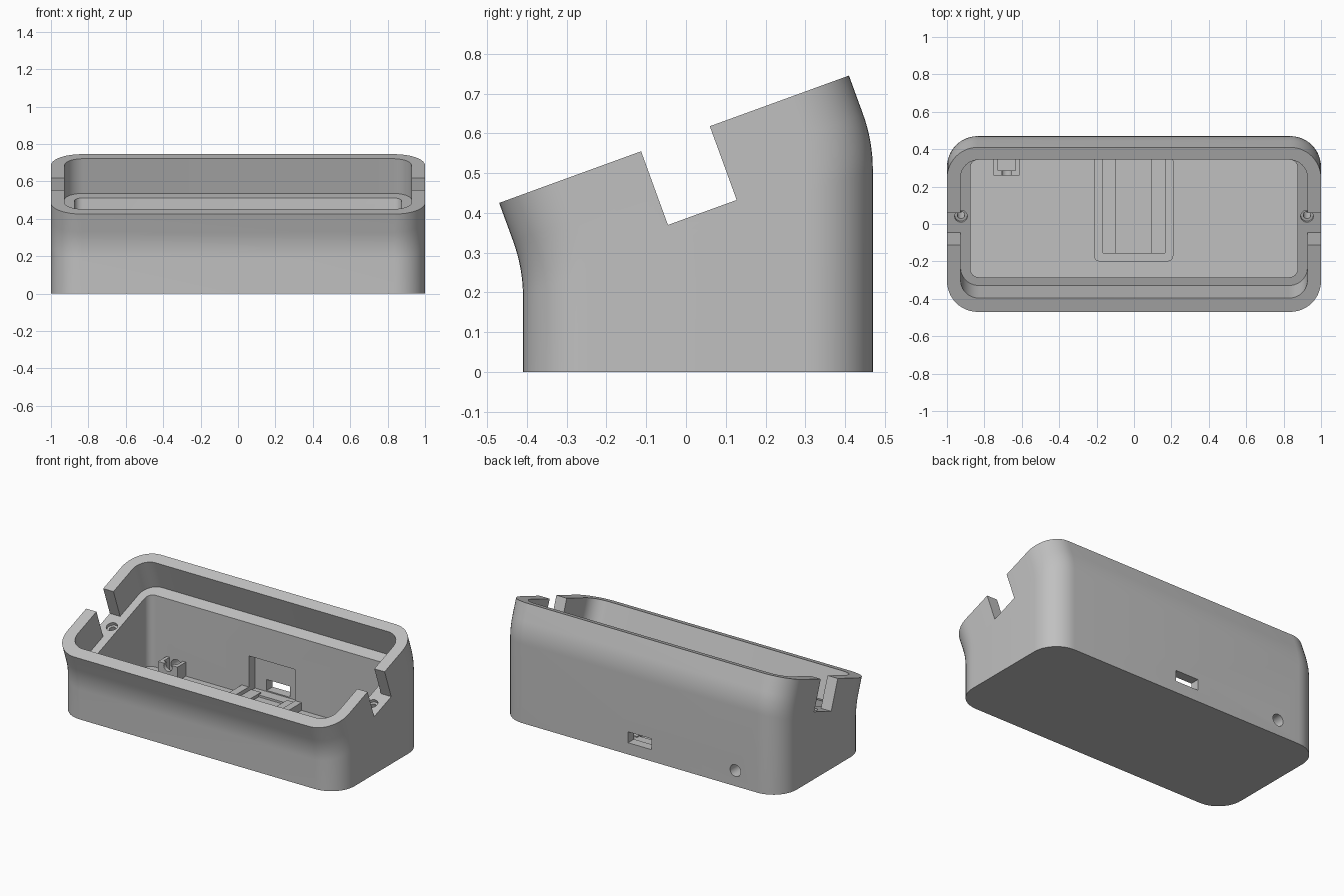
import bpy, bmesh, math
from mathutils import Matrix, Vector

if "Cube" in bpy.data.objects:
    bpy.data.objects.remove(bpy.data.objects["Cube"])

TILT = math.radians(20)
SLOPE = math.tan(TILT)

grey = bpy.data.materials.new("light_grey")
grey.diffuse_color = (0.53, 0.53, 0.53, 1)
grey.use_nodes = True
grey.node_tree.nodes["Principled BSDF"].inputs["Base Color"].default_value = grey.diffuse_color


def rounded(x0, x1, y0, y1, r, n=10):
    """Counter-clockwise rounded rectangle."""
    pts = []
    for k, (cx, cy) in enumerate([(x1 - r, y1 - r), (x0 + r, y1 - r),
                                  (x0 + r, y0 + r), (x1 - r, y0 + r)]):
        for i in range(n + 1):
            a = math.pi / 2 * (k + i / n)
            pts.append((cx + r * math.cos(a), cy + r * math.sin(a)))
    return pts


def loft(name, rings):
    """Closed solid through matching rings, capped at both ends."""
    bm = bmesh.new()
    vs = [[bm.verts.new(p) for p in ring] for ring in rings]
    n = len(vs[0])
    for a, b in zip(vs, vs[1:]):
        for i in range(n):
            j = (i + 1) % n
            bm.faces.new((a[i], a[j], b[j], b[i]))
    bm.faces.new(vs[0][::-1])
    bm.faces.new(vs[-1])
    bmesh.ops.recalc_face_normals(bm, faces=bm.faces[:])
    me = bpy.data.meshes.new(name)
    bm.to_mesh(me)
    bm.free()
    me.materials.append(grey)
    ob = bpy.data.objects.new(name, me)
    bpy.context.collection.objects.link(ob)
    return ob


def prism(name, outline, z0, z1, m=Matrix()):
    return loft(name, [[m @ Vector((x, y, z)) for x, y in outline] for z in (z0, z1)])


def box(name, x0, x1, y0, y1, z0, z1, m=Matrix()):
    return prism(name, [(x0, y0), (x1, y0), (x1, y1), (x0, y1)], z0, z1, m)


def circle(r, n=24):
    return [(r * math.cos(2 * math.pi * i / n), r * math.sin(2 * math.pi * i / n))
            for i in range(n)]


def cut(ob, cutters):
    for c in cutters:
        c.hide_render = True
        mod = ob.modifiers.new("cut", 'BOOLEAN')
        mod.operation = 'DIFFERENCE'
        mod.solver = 'EXACT'
        mod.object = c
    dg = bpy.context.evaluated_depsgraph_get()
    me = bpy.data.meshes.new_from_object(ob.evaluated_get(dg))
    ob.modifiers.clear()
    ob.data = me
    for c in cutters:
        bpy.data.objects.remove(c)


# Outer shell: upright base, then a bend that leans the tilted rim forward
outline = rounded(-1, 1, -0.41, 0.47, 0.165, 12)
R = 0.41
path = [(-R * (1 - math.cos(TILT * i / 8)), R * math.sin(TILT * i / 8)) for i in range(9)]
path.append((-0.06, 0.237))
rings = [[(x, y, 0) for x, y in outline]]
for dy, dz in path:
    rings.append([(x, y + dy, 0.188 + (y + 0.41) * SLOPE + dz) for x, y in outline])
body = loft("housing", rings)

# Tilted frame centred on the ledge inside the rim
ledge = Matrix.Translation((0, 0.041, 0.401)) @ Matrix.Rotation(TILT, 4, 'X')
to_back = Matrix.Rotation(-math.pi / 2, 4, 'X')
cutters = [
    prism("rim_recess", rounded(-0.927, 0.927, -0.394, 0.394, 0.1), 0, 0.4, ledge),
    prism("cavity", rounded(-0.875, 0.875, -0.285, 0.345, 0.045, 6), 0.05, 0.53),
    box("connector_pocket", -0.165, 0.165, 0.3, 0.41, 0.068, 0.3),
    box("port_opening", -0.083, 0.083, 0.38, 0.55, 0.075, 0.145),
    prism("cable_hole", circle(0.038), 0.3, 0.55,
          Matrix.Translation((-0.68, 0, 0.1)) @ to_back),
]
# Side notches and screw holes, the same on both ends
for s in (-1, 1):
    xs = sorted((s * 0.9, s * 1.1))
    cutters.append(box("notch", *xs, -0.092, 0.092, 0, 0.4, ledge))
    at = ledge @ Matrix.Translation((s * 0.925, 0, 0))
    cutters.append(prism("screw_head", circle(0.034), -0.02, 0.03, at))
    cutters.append(prism("screw_hole", circle(0.02), -0.12, 0.02, at))
cut(body, cutters)

# Board cradle on the floor: raised frame, stepped rails, centre channel
cradle = prism("board_cradle", rounded(-0.215, 0.21, -0.2, 0.37, 0.03, 4), 0.04, 0.1)
cut(cradle, [
    box("board_seat", -0.165, 0.165, -0.155, 0.5, 0.075, 0.2),
    box("channel", -0.095, 0.09, -0.155, 0.5, 0.055, 0.2),
])

# Cable bracket in the back corner
bracket = box("cable_bracket", -0.75, -0.612, 0.26, 0.36, 0.04, 0.14)
cut(bracket, [
    box("bracket_slot", -0.728, -0.634, 0.285, 0.5, 0.05, 0.3),
    prism("bracket_hole", circle(0.03), 0.2, 0.4,
          Matrix.Translation((-0.68, 0, 0.125)) @ to_back),
])

# Smooth curves, sharp edges
for ob in (body, cradle, bracket):
    bpy.ops.object.select_all(action='DESELECT')
    ob.select_set(True)
    bpy.context.view_layer.objects.active = ob
    bpy.ops.object.shade_smooth_by_angle(angle=math.radians(30))
